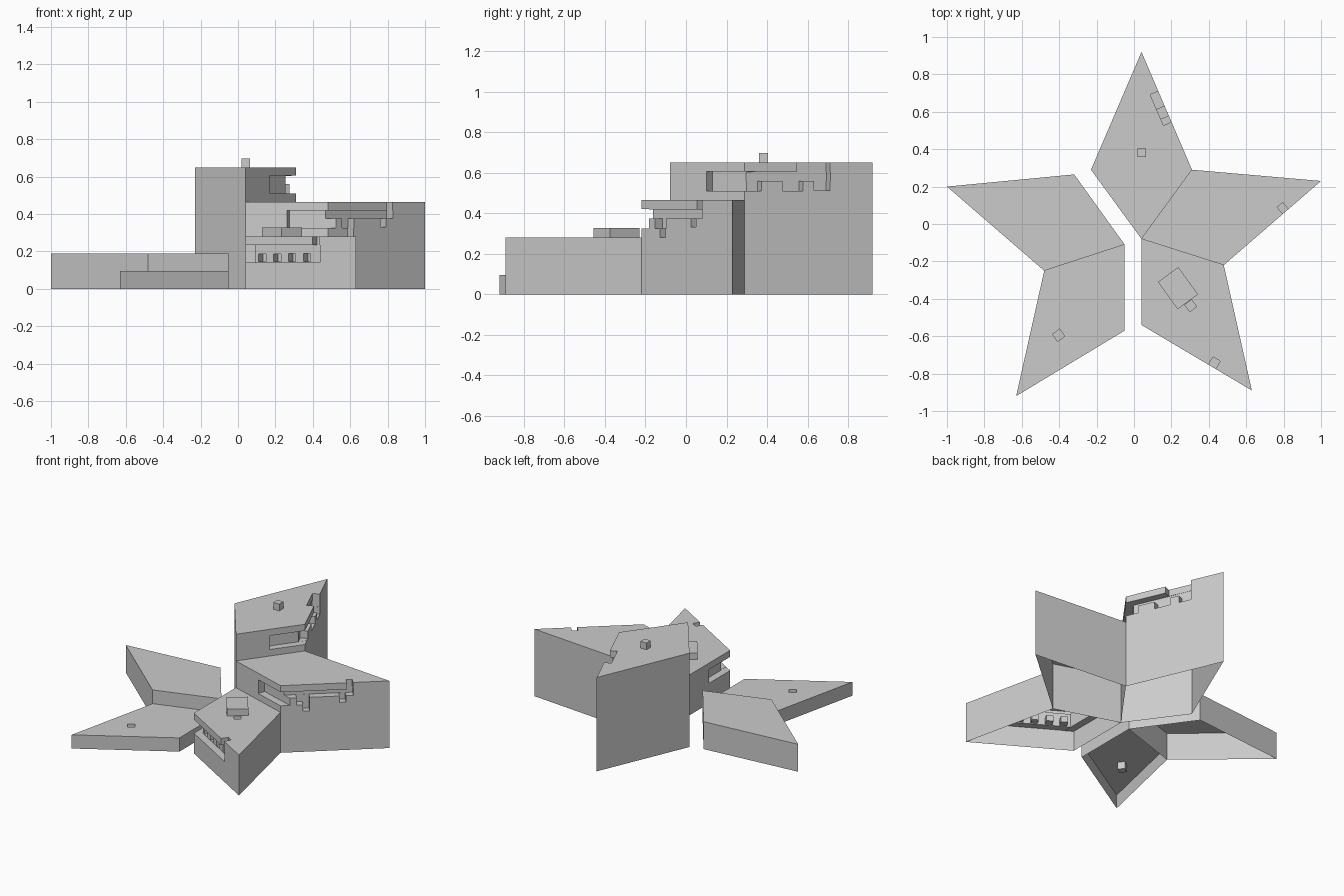
import bpy, bmesh
from math import radians, cos, sin
from mathutils import Vector

if "Cube" in bpy.data.objects:
    bpy.data.objects.remove(bpy.data.objects["Cube"])

D = 0.05  # depth of one recess


def mesh_object(name, bm):
    bmesh.ops.recalc_face_normals(bm, faces=bm.faces)
    me = bpy.data.meshes.new(name)
    bm.to_mesh(me)
    bm.free()
    ob = bpy.data.objects.new(name, me)
    bpy.context.collection.objects.link(ob)
    return ob


def prism(name, pts, z0, z1):
    bm = bmesh.new()
    f = bm.faces.new([bm.verts.new((p[0], p[1], z0)) for p in pts])
    r = bmesh.ops.extrude_face_region(bm, geom=[f])
    vs = [v for v in r["geom"] if isinstance(v, bmesh.types.BMVert)]
    bmesh.ops.translate(bm, verts=vs, vec=(0, 0, z1 - z0))
    return mesh_object(name, bm)


def turned(cx, cy, w, h, angle):
    """Corners of a rotated rectangle."""
    c, s = cos(radians(angle)), sin(radians(angle))
    return [(cx + c * x * w / 2 - s * y * h / 2, cy + s * x * w / 2 + c * y * h / 2)
            for x, y in ((-1, -1), (1, -1), (1, 1), (-1, 1))]


def wall_rect(pts, a, b, s0, s1, d0, d1):
    """Footprint along wall a-b: distance s from a, depth d inward."""
    A, B = Vector(pts[a]), Vector(pts[b])
    mid = sum((Vector(p) for p in pts), Vector((0, 0))) / 4
    u = (B - A).normalized()
    n = Vector((-u.y, u.x))
    if n.dot(mid - A) < 0:
        n = -n
    return [A + u * s + n * d for s, d in ((s0, d0), (s1, d0), (s1, d1), (s0, d1))]


def combine(ob, other, op):
    m = ob.modifiers.new(op, "BOOLEAN")
    m.operation, m.object, m.solver = op, other, "EXACT"
    dg = bpy.context.evaluated_depsgraph_get()
    me = bpy.data.meshes.new_from_object(ob.evaluated_get(dg))
    ob.modifiers.clear()
    ob.data = me
    bpy.data.objects.remove(other)


def kite(name, pts, h, wall_cuts=(), pits=(), boxes=()):
    """Kite points: tip, outer corner, centre, other corner."""
    ob = prism(name, pts, 0, h)
    for i, (a, b, s0, s1, z0, z1, d0, d1) in enumerate(wall_cuts):
        e = 0.0006 * i  # tiny offset so no two cutter faces coincide
        rect = wall_rect(pts, a, b, s0 + e, s1 - e, d0 - e, d1 - e)
        combine(ob, prism("cutter", rect, z0 + e / 2, z1 + e / 3), "DIFFERENCE")
    for rect in pits:
        combine(ob, prism("cutter", rect, h - D, h + D), "DIFFERENCE")
    for rect in boxes:
        combine(ob, prism("box", rect, h - 0.01, h + 0.047), "UNION")
    # shell is open underneath
    bm = bmesh.new()
    bm.from_mesh(ob.data)
    bottom = [f for f in bm.faces if all(v.co.z < 1e-4 for v in f.verts)]
    bmesh.ops.delete(bm, geom=bottom, context="FACES")
    bm.to_mesh(ob.data)
    bm.free()


O = -0.05  # cutters start outside the wall

# tallest kite, at the back
kite("tall_back_kite", [(0.04, 0.92), (0.31, 0.29), (0.04, -0.08), (-0.23, 0.29)], 0.65,
     [(1, 2, O, 0.235, 0.51, 0.605, O, D),
      (1, 0, O - 0.01, 0.46, 0.56, 0.604, O, D),
      (1, 0, 0.02, 0.09, 0.51, 0.57, O, D),
      (1, 0, 0.20, 0.315, 0.51, 0.57, O, D),
      (1, 0, 0.37, 0.46, 0.51, 0.57, O, D),
      (1, 0, 0.275, 0.46, 0.59, 0.70, O, D)],
     boxes=[turned(0.042, 0.382, 0.045, 0.045, 0)])

# right kite
kite("right_kite", [(1, 0.23), (0.48, -0.22), (0.04, -0.08), (0.31, 0.29)], 0.465,
     [(1, 2, O, 0.23, 0.325, 0.42, O, D),
      (1, 0, O - 0.01, 0.46, 0.375, 0.419, O, D),
      (1, 0, 0.10, 0.185, 0.325, 0.38, O, D),
      (1, 0, 0.14, 0.185, 0.28, 0.335, O, D),
      (1, 0, 0.37, 0.415, 0.33, 0.38, O, D),
      (1, 0, 0.415, 0.46, 0.41, 0.50, O, D)])

# front right kite with a row of windows
windows = [(3, 0, s, s + 0.05, 0.145, 0.187, 0.03, 2 * D) for s in (0.05, 0.143, 0.236, 0.329)]
kite("front_right_kite", [(0.63, -0.89), (0.48, -0.22), (0.04, -0.08), (0.04, -0.54)], 0.28,
     [(3, 2, O, 0.23, 0.14, 0.235, O, D),
      (3, 0, O - 0.01, 0.465, 0.141, 0.234, O, D),
      (3, 0, 0.415, 0.462, 0.22, 0.32, O, D)] + windows,
     pits=[turned(0.303, -0.437, 0.045, 0.045, -54)],
     boxes=[turned(0.235, -0.343, 0.18, 0.135, -54)])

# low front left kite with a square pit
kite("front_left_kite", [(-0.63, -0.92), (-0.48, -0.25), (-0.05, -0.11), (-0.05, -0.57)], 0.095,
     pits=[turned(-0.403, -0.595, 0.047, 0.047, 35)])

# plain left kite
kite("left_kite", [(-1, 0.2), (-0.32, 0.265), (-0.05, -0.11), (-0.48, -0.25)], 0.19)
